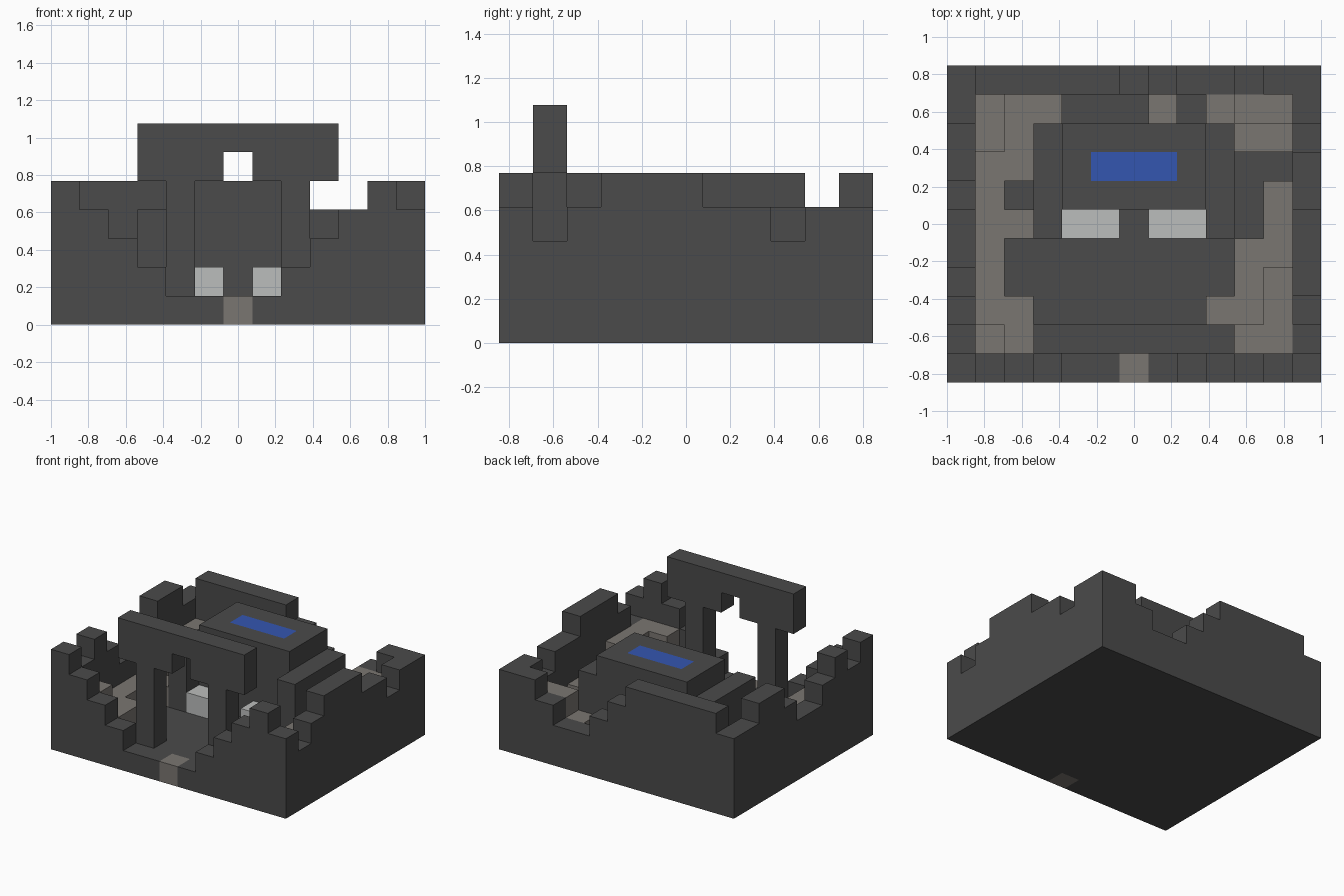
import bpy, bmesh

if "Cube" in bpy.data.objects:
    bpy.data.objects.remove(bpy.data.objects["Cube"], do_unlink=True)

COLS, ROWS = 13, 11
U = 2 / COLS


def material(name, color):
    mat = bpy.data.materials.new(name)
    mat.use_nodes = True
    mat.diffuse_color = (*color, 1)
    bsdf = mat.node_tree.nodes["Principled BSDF"]
    bsdf.inputs["Base Color"].default_value = (*color, 1)
    bsdf.inputs["Roughness"].default_value = 0.9
    return mat


dark = material("dark stone", (0.069, 0.069, 0.069))
rubble_grey = material("rubble grey", (0.195, 0.181, 0.165))
pale = material("pale stone", (0.50, 0.51, 0.505))
blue = material("blue", (0.034, 0.093, 0.434))


def block(i0, i1, j0, j1, k0, k1):
    """Grid cells in a box, upper bounds excluded."""
    return {(i, j, k) for i in range(i0, i1)
            for j in range(j0, j1) for k in range(k0, k1)}


def column(i, j, height):
    return block(i, i + 1, j, j + 1, 1, height)


# Low floor slab with one grey threshold stone at the front
threshold = block(6, 7, 0, 1, 0, 1)
floor = block(0, COLS, 0, ROWS, 0, 1) - threshold

# Ruined outer wall, heights from left to right or front to back
wall = set()
for i, h in enumerate("5432111123454"):
    wall |= column(i, 0, int(h))
for i, h in enumerate("4555554322344"):
    wall |= column(i, ROWS - 1, int(h))
for j, h in enumerate("54543345544"):
    wall |= column(0, j, int(h))
for j, h in enumerate("43455544344"):
    wall |= column(COLS - 1, j, int(h))

# Gate: lintel with a small opening, carried by two posts
gate = block(3, 10, 1, 2, 5, 7) - block(6, 7, 1, 2, 5, 6)
for i in (4, 8):
    gate |= column(i, 1, 5)

# Central building with lower side wings
building = block(4, 9, 6, 9, 1, 5)
for i in (3, 9):
    building |= block(i, i + 1, 5, 9, 1, 4)
roof_panel = block(5, 8, 7, 8, 4, 5)
building -= roof_panel

# Pale blocks in front of the building
pale_blocks = block(4, 6, 5, 6, 1, 2) | block(7, 9, 5, 6, 1, 2)

# Rubble heaped along both walls, rows from front to back
rubble = column(7, 9, 2)
left_rows = "32. 22. 2.. 2.. 22. 2.. 22. 32. 322".split()
right_rows = ".33 223 .23 .22 ..2 ..2 ... .22 233".split()
for first, rows in ((1, left_rows), (9, right_rows)):
    for j, row in enumerate(rows, 1):
        for i, h in enumerate(row, first):
            if h != ".":
                rubble |= column(i, j, int(h))

parts = (
    ("floor", floor, dark),
    ("threshold_stone", threshold, rubble_grey),
    ("outer_wall", wall, dark),
    ("gate", gate, dark),
    ("building", building, dark),
    ("roof_panel", roof_panel, blue),
    ("pale_blocks", pale_blocks, pale),
    ("rubble", rubble, rubble_grey),
)
filled = set().union(*(cells for _, cells, _ in parts))


def build(name, cells, mat):
    """Mesh the exposed sides of a set of cells."""
    bm = bmesh.new()
    corners = {}

    def vert(p):
        if p not in corners:
            x, y, z = p
            corners[p] = bm.verts.new(
                ((x - COLS / 2) * U, (y - ROWS / 2) * U, z * U))
        return corners[p]

    for cell in sorted(cells):
        for axis in range(3):
            for side in (0, 1):
                neighbour = list(cell)
                neighbour[axis] += 2 * side - 1
                if tuple(neighbour) in filled:
                    continue
                ring = []
                for a, b in ((0, 0), (1, 0), (1, 1), (0, 1)):
                    p = list(cell)
                    p[axis] += side
                    p[(axis + 1) % 3] += a
                    p[(axis + 2) % 3] += b
                    ring.append(vert(tuple(p)))
                bm.faces.new(ring if side else ring[::-1])
    bmesh.ops.dissolve_limit(bm, angle_limit=0.01,
                             verts=bm.verts[:], edges=bm.edges[:])
    mesh = bpy.data.meshes.new(name)
    bm.to_mesh(mesh)
    bm.free()
    mesh.materials.append(mat)
    obj = bpy.data.objects.new(name, mesh)
    bpy.context.collection.objects.link(obj)


for part in parts:
    build(*part)
